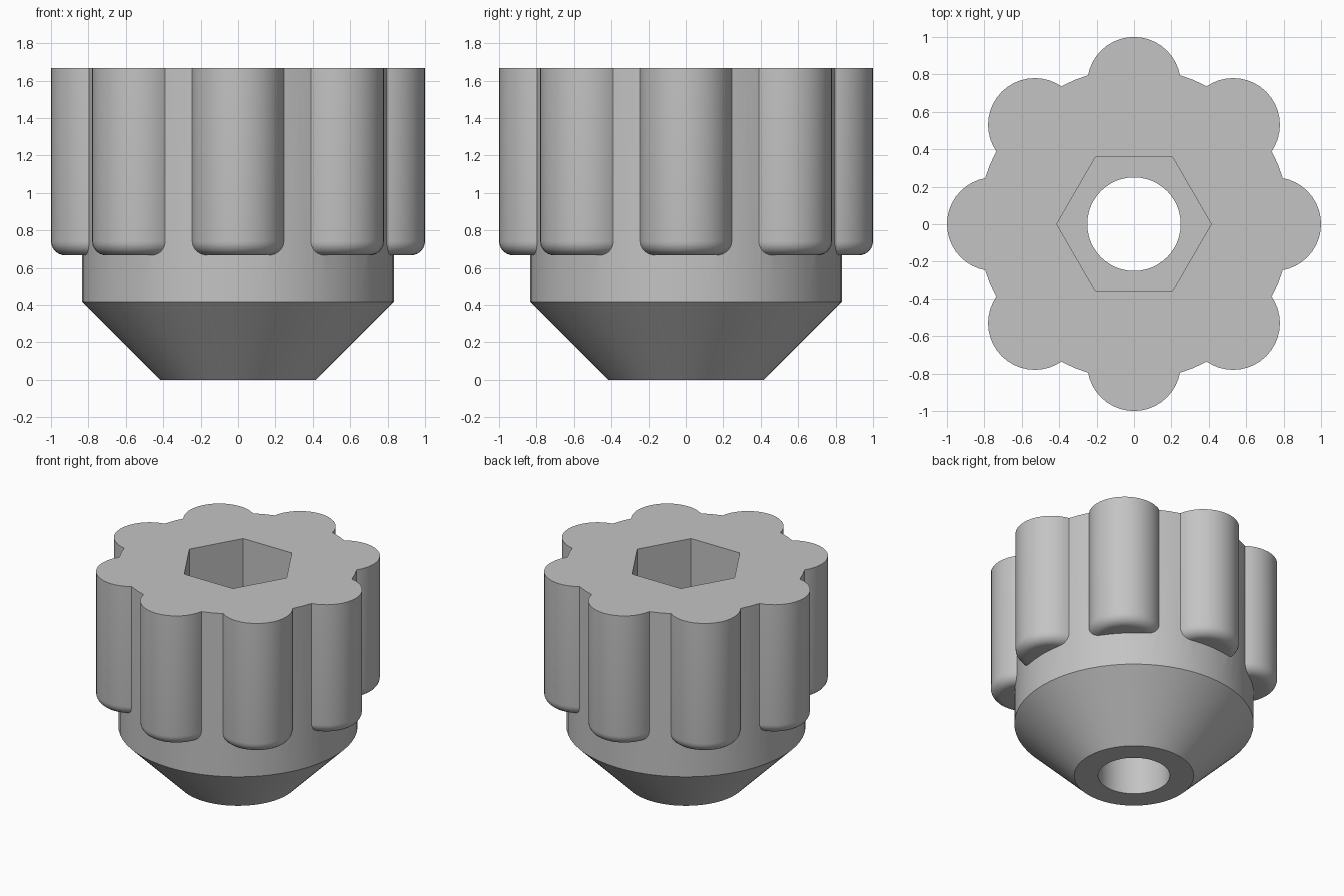
import bpy
import bmesh
from math import cos, sin, pi, radians
from mathutils import Matrix

TOP = 1.667          # overall height
BODY_R = 0.833       # radius of the central body
LOBE_R = 0.25        # radius of each grip lobe
LOBE_BASE = 0.667    # underside of the lobes
SOCKET_FLOOR = 0.667

if "Cube" in bpy.data.objects:
    bpy.data.objects.remove(bpy.data.objects["Cube"], do_unlink=True)

grey = bpy.data.materials.new("plain grey")
grey.use_nodes = True
colour = (0.55, 0.55, 0.55, 1)
grey.diffuse_color = colour
grey.node_tree.nodes["Principled BSDF"].inputs["Base Color"].default_value = colour


def turned_solid(name, profile, sides, centre=(0, 0), turn=0.0):
    """Closed solid made of stacked rings, given as (radius, height) pairs."""
    bm = bmesh.new()
    rings = []
    for r, z in profile:
        angles = [turn + 2 * pi * i / sides for i in range(sides)]
        rings.append([bm.verts.new((centre[0] + r * cos(a), centre[1] + r * sin(a), z))
                      for a in angles])
    for low, high in zip(rings, rings[1:]):
        for i in range(sides):
            j = (i + 1) % sides
            bm.faces.new((low[i], low[j], high[j], high[i]))
    bm.faces.new(rings[0][::-1])
    bm.faces.new(rings[-1])
    mesh = bpy.data.meshes.new(name)
    bm.to_mesh(mesh)
    bm.free()
    mesh.materials.append(grey)
    obj = bpy.data.objects.new(name, mesh)
    bpy.context.collection.objects.link(obj)
    return obj


def combine(target, tool, operation):
    mod = target.modifiers.new(tool.name, 'BOOLEAN')
    mod.operation = operation
    mod.solver = 'EXACT'
    mod.object = tool


# Body: cone below, straight cylinder above
knob = turned_solid("knob_body", [(BODY_R / 2, 0), (BODY_R, BODY_R / 2), (BODY_R, TOP)], 64)

# Eight grip lobes with rounded lower edges
fillet = 0.075
lobe_profile = [(LOBE_R - fillet * (1 - sin(t)), LOBE_BASE + fillet * (1 - cos(t)))
                for t in [radians(15 * k) for k in range(7)]]
lobe_profile.append((LOBE_R, TOP))
tools = []
for k in range(8):
    a = k * pi / 4
    place = (0.75 * cos(a), 0.75 * sin(a))
    lobe = turned_solid("grip_lobe", lobe_profile, 40, place, a)
    combine(knob, lobe, 'UNION')
    tools.append(lobe)

# Hexagonal socket from the top and a round bore right through
socket = turned_solid("socket_cutter", [(0.413, SOCKET_FLOOR), (0.413, TOP + 0.2)], 6)
bore = turned_solid("bore_cutter", [(0.25, -0.2), (0.25, TOP + 0.2)], 48)
for cutter in (socket, bore):
    combine(knob, cutter, 'DIFFERENCE')
    tools.append(cutter)

# Bake the result and remove the tools
bpy.context.view_layer.update()
evaluated = knob.evaluated_get(bpy.context.evaluated_depsgraph_get())
baked = bpy.data.meshes.new_from_object(evaluated)
knob.modifiers.clear()
knob.data = baked
for tool in tools:
    bpy.data.objects.remove(tool, do_unlink=True)
baked.materials.clear()
baked.materials.append(grey)

bpy.ops.object.select_all(action='DESELECT')
knob.select_set(True)
bpy.context.view_layer.objects.active = knob
bpy.ops.object.shade_smooth_by_angle(angle=radians(30))
